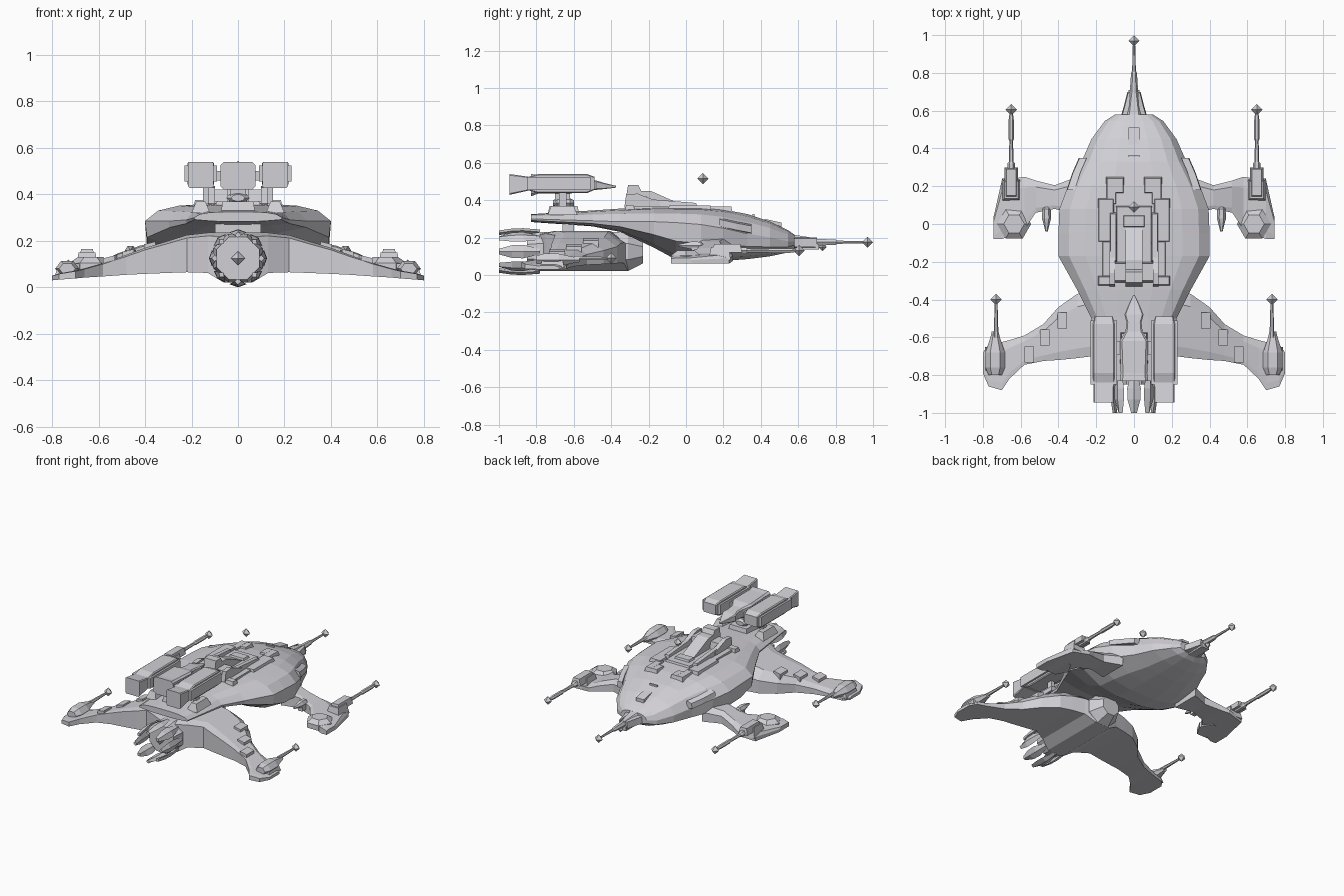
import bpy, bmesh, math

if "Cube" in bpy.data.objects:
    bpy.data.objects.remove(bpy.data.objects["Cube"])

grey = bpy.data.materials.new("hull_grey")
grey.diffuse_color = (0.64, 0.63, 0.67, 1)
grey.use_nodes = True
grey.node_tree.nodes["Principled BSDF"].inputs["Base Color"].default_value = grey.diffuse_color


def loft(name, rings, mirror=False):
    """Skin a list of equal-length rings of points and cap both ends."""
    bm = bmesh.new()
    rows = [[bm.verts.new(p) for p in r] for r in rings]
    n = len(rows[0])
    for a, b in zip(rows, rows[1:]):
        for i in range(n):
            j = (i + 1) % n
            bm.faces.new((a[i], a[j], b[j], b[i]))
    bm.faces.new(rows[0])
    bm.faces.new(rows[-1])
    bmesh.ops.remove_doubles(bm, verts=bm.verts, dist=0.0004)
    bmesh.ops.recalc_face_normals(bm, faces=bm.faces)
    me = bpy.data.meshes.new(name)
    bm.to_mesh(me)
    bm.free()
    me.materials.append(grey)
    ob = bpy.data.objects.new(name, me)
    bpy.context.collection.objects.link(ob)
    if mirror:
        m = ob.modifiers.new("mirror", 'MIRROR')
        m.use_mirror_merge = False
    return ob


def box(name, x, y, z, mirror=False, inset=0.0, lift=0.0):
    """Box from ranges; inset narrows the top, lift raises the -y end of the top."""
    def rect(d, zz, up):
        return [(x[0] + d, y[0] + d, zz + up), (x[1] - d, y[0] + d, zz + up),
                (x[1] - d, y[1] - d, zz), (x[0] + d, y[1] - d, zz)]
    return loft(name, [rect(0, z[0], 0), rect(inset, z[1], lift)], mirror)


def tube(name, cx, cz, prof, sides=6, mirror=False, sx=1.0, sz=1.0, turn=0.0):
    """Polygonal spindle along y; prof holds (y, radius)."""
    rings = []
    for y, r in prof:
        rings.append([(cx + sx * r * math.cos(turn + 2 * math.pi * i / sides), y,
                       cz + sz * r * math.sin(turn + 2 * math.pi * i / sides))
                      for i in range(sides)])
    return loft(name, rings, mirror)


def diamond(name, x, y, z, mirror=False, r=0.03):
    tube(name, x, z, [(y - r, 0.0003), (y, r), (y + r, 0.0003)], 4, mirror)


def blade(name, stations):
    """Wing lofted along x; stations hold (x, lead y, trail y, top z, bottom z)."""
    rings = []
    for x, l, t, zt, zb in stations:
        c, h = l - t, zt - zb
        rings.append([(x, l, zb), (x, l, zb + 0.65 * h), (x, l - 0.2 * c, zt),
                      (x, t + 0.15 * c, zt), (x, t, zb + 0.92 * h), (x, t, zb)])
    return loft(name, rings, True)


# Main hull: y, half width, top, rim, bottom
hull = [(0.58, .10, .215, .18, .14), (0.545, .155, .24, .18, .12),
        (0.45, .225, .285, .20, .10), (0.33, .278, .325, .22, .085),
        (0.20, .35, .35, .25, .075), (0.08, .395, .36, .27, .07),
        (-0.05, .40, .36, .28, .08), (-0.17, .40, .36, .285, .145),
        (-0.35, .30, .355, .285, .23), (-0.50, .225, .345, .29, .26),
        (-0.83, .19, .325, .30, .283)]
rings = []
for y, w, t, r, b in hull:
    half = [(0.32 * w, t), (0.64 * w, t - 0.12 * (t - r)), (0.86 * w, t - 0.4 * (t - r)),
            (w, r), (0.98 * w, r - 0.5 * (r - b)), (0.6 * w, b + 0.12 * (r - b)), (0.25 * w, b)]
    rings.append([(x, y, z) for x, z in half] + [(-x, y, z) for x, z in reversed(half)])
loft("main_hull", rings)

# Hull side fairings and nose panels
loft("side_fairing", [[(x - .03, y, z - .03), (x + .012, y, z - .025), (x + .008, y, z + .012), (x - .03, y, z + .02)]
                      for x, y, z in [(.28, .35, .25), (.315, .27, .265), (.345, .18, .285)]], True)
box("nose_hatch", (-.03, .03), (.42, .51), (.24, .28), lift=.02)
box("nose_slit", (-.03, .03), (.355, .365), (.30, .325))

# Dorsal deck armour
box("dorsal_deck", (-.10, .10), (-.31, .10), (.34, .372), inset=.01)
box("deck_plate", (.10, .195), (-.10, .14), (.33, .372), True, .01)
box("forward_plate", (.05, .105), (.16, .25), (.33, .365), True, .008)
box("forward_strip", (.09, .15), (.10, .25), (.33, .365), True, .008)
box("aft_plate", (.12, .195), (-.33, -.27), (.33, .375), True, .01)
box("deck_link", (.12, .17), (-.28, -.09), (.33, .368), True, .005)
box("deck_rail", (.09, .13), (-.20, .06), (.36, .385), True, .006, .02)
box("deck_block", (-.06, .06), (-.02, .05), (.36, .385), inset=.008)


# Bridge tower: side profile extruded across x
def side_profile(name, x0, x1, prof, mirror=False):
    loft(name, [[(x, y, z) for y, z in prof] for x in (x0, x1)], mirror)


side_profile("bridge_tower", -.045, .045, [(-.33, .36), (-.31, .48), (-.255, .48), (-.24, .45),
                                           (-.19, .45), (-.10, .41), (-.02, .375), (-.02, .36)])
side_profile("tower_fin", .10, .13, [(-.33, .36), (-.32, .43), (-.26, .435), (-.14, .39), (-.14, .36)], True)
box("tower_wing", (-.11, .11), (-.31, -.20), (.37, .42), inset=.01)
diamond("floating_beacon", 0, .09, .515)

# Upper gun pods on a pylon
box("pylon_base", (-.075, .075), (-.74, -.57), (.32, .37), inset=.01)
tube("pylon_collar", 0, .385, [(-.71, .03), (-.69, .05), (-.62, .05), (-.60, .03)], 8, sz=.5)
box("pylon_neck", (-.035, .035), (-.70, -.62), (.36, .45))
box("pod_brace", (.12, .20), (-.74, -.58), (.32, .37), True, .02)
box("pod_strut", (.125, .15), (-.68, -.64), (.36, .45), True)
box("pod_crossbar", (-.16, .16), (-.69, -.62), (.46, .50))


def pod(name, cx, chamfer, sections, mirror=False):
    rings = []
    for y, w, z0, z1 in sections:
        c = chamfer * (z1 - z0)
        rings.append([(cx - w + c, y, z0), (cx + w - c, y, z0), (cx + w, y, z0 + c), (cx + w, y, z1 - c),
                      (cx + w - c, y, z1), (cx - w + c, y, z1), (cx - w, y, z1 - c), (cx - w, y, z0 + c)])
    loft(name, rings, mirror)


pod("side_pod", .16, .06, [(-.945, .055, .428, .54), (-.84, .055, .452, .525), (-.79, .057, .437, .54),
                           (-.53, .057, .437, .54), (-.49, .048, .455, .525)], True)
box("pod_rail", (.09, .23), (-.85, -.51), (.455, .525), True)
pod("centre_pod", 0, .12, [(-.83, .075, .42, .54), (-.79, .07, .435, .535), (-.62, .075, .435, .53),
                           (-.57, .045, .445, .515), (-.52, .04, .45, .51), (-.48, .05, .455, .505),
                           (-.43, .03, .46, .49), (-.375, .004, .467, .477)])

# Lower engine and its ring of flat nozzle petals
Z = .125
tube("engine_body", 0, Z, [(-.85, .10), (-.78, .113), (-.31, .113), (-.23, .068)], 8, turn=math.pi / 8)
diamond("engine_beacon", 0, -.87, Z)
for i in range(8):
    a = math.pi / 4 * i
    c, s = math.cos(a), math.sin(a)
    petal = []
    for y, r, w in [(-.78, .105, .015), (-.87, .112, .036), (-.93, .11, .034), (-1.0, .10, .015)]:
        petal.append([(c * (r + u) - s * v, y, Z + s * (r + u) + c * v)
                      for u, v in [(-.012, 0), (0, -w), (.013, 0), (0, w)]])
    loft("nozzle_petal_%d" % i, petal)
box("engine_neck", (-.10, .10), (-.66, -.60), (.20, .30))
box("engine_side_block", (.10, .125), (-.60, -.43), (.09, .155), True)

# Rear wings
wing = [(0, -.31, -.78, .235, .02), (.06, -.31, -.78, .235, .02), (.13, -.33, -.75, .235, .062),
        (.22, -.35, -.70, .225, .065), (.30, -.37, -.71, .20, .062), (.40, -.44, -.72, .17, .058),
        (.48, -.53, -.725, .14, .054), (.58, -.59, -.745, .105, .047), (.66, -.615, -.82, .082, .042),
        (.70, -.625, -.88, .072, .038), (.77, -.64, -.86, .06, .033), (.80, -.68, -.79, .05, .03)]
blade("rear_wing", wing)
for i, (x, y, z) in enumerate([(.38, -.51, .187), (.472, -.60, .155), (.555, -.69, .127)]):
    loft("wing_block_%d" % i, [[(x - .025, y + s, z - .06), (x + .025, y + s, z - .06),
                                (x + .025, y + s, z - .002), (x - .025, y + s, z + .01)]
                               for s in (-.042, .042)], True)

# Wing tip cannons
tube("wing_cannon_body", .735, .08, [(-.80, .035), (-.76, .052), (-.68, .052), (-.60, .025), (-.57, .018)],
     6, True, sz=.75)
box("wing_cannon_mount", (.68, .79), (-.78, -.65), (.04, .085), True, .012)
tube("wing_cannon_barrel", .73, .09, [(-.60, .013), (-.40, .007)], 6, True)
diamond("wing_cannon_tip", .73, -.40, .09, True)

# Forward winglets
blade("forward_winglet", [(.30, .25, .05, .20, .10), (.42, .205, .08, .18, .10), (.52, .23, .06, .145, .085),
                          (.58, .25, -.03, .115, .075), (.70, .23, -.08, .105, .06), (.745, .03, -.08, .09, .06)])
loft("hexagon_turret", [[(.635 + r * math.cos(math.pi / 3 * i), r * math.sin(math.pi / 3 * i), z) for i in range(6)]
                        for r, z in [(.09, .07), (.09, .105), (.055, .13)]], True)
box("forward_cannon_body", (.60, .70), (.12, .24), (.08, .15), True, .014)
box("forward_cannon_sight", (.615, .685), (.14, .30), (.12, .165), True, .01)
tube("forward_cannon_barrel", .65, .13, [(.24, .022), (.32, .02), (.33, .012), (.44, .01), (.45, .014),
                                         (.55, .014), (.60, .007)], 6, True)
diamond("forward_cannon_tip", .65, .605, .13, True)
tube("winglet_spike", .463, .158, [(-.04, .006), (.03, .024), (.08, .022), (.09, .012)], 6, True)
box("spike_mount", (.445, .48), (.03, .09), (.11, .155), True)

# Nose cannon
tube("nose_cannon_body", 0, .18, [(.54, .06), (.60, .045), (.70, .022)], 6, sz=.8)
loft("nose_cannon_cheek", [[(x0, y, .145), (x1, y, .15), (x1 - .005, y, .195), (x0, y, .20)]
                           for y, x0, x1 in [(.55, .03, .075), (.62, .025, .055), (.70, .02, .035)]], True)
tube("nose_cannon_barrel", 0, .175, [(.68, .022), (.80, .016), (.81, .010), (.97, .006)], 6)
diamond("nose_cannon_tip", 0, .97, .175)
box("chin_block", (-.03, .03), (.56, .71), (.135, .165))
diamond("chin_cannon_tip", 0, .73, .15, r=.022)
